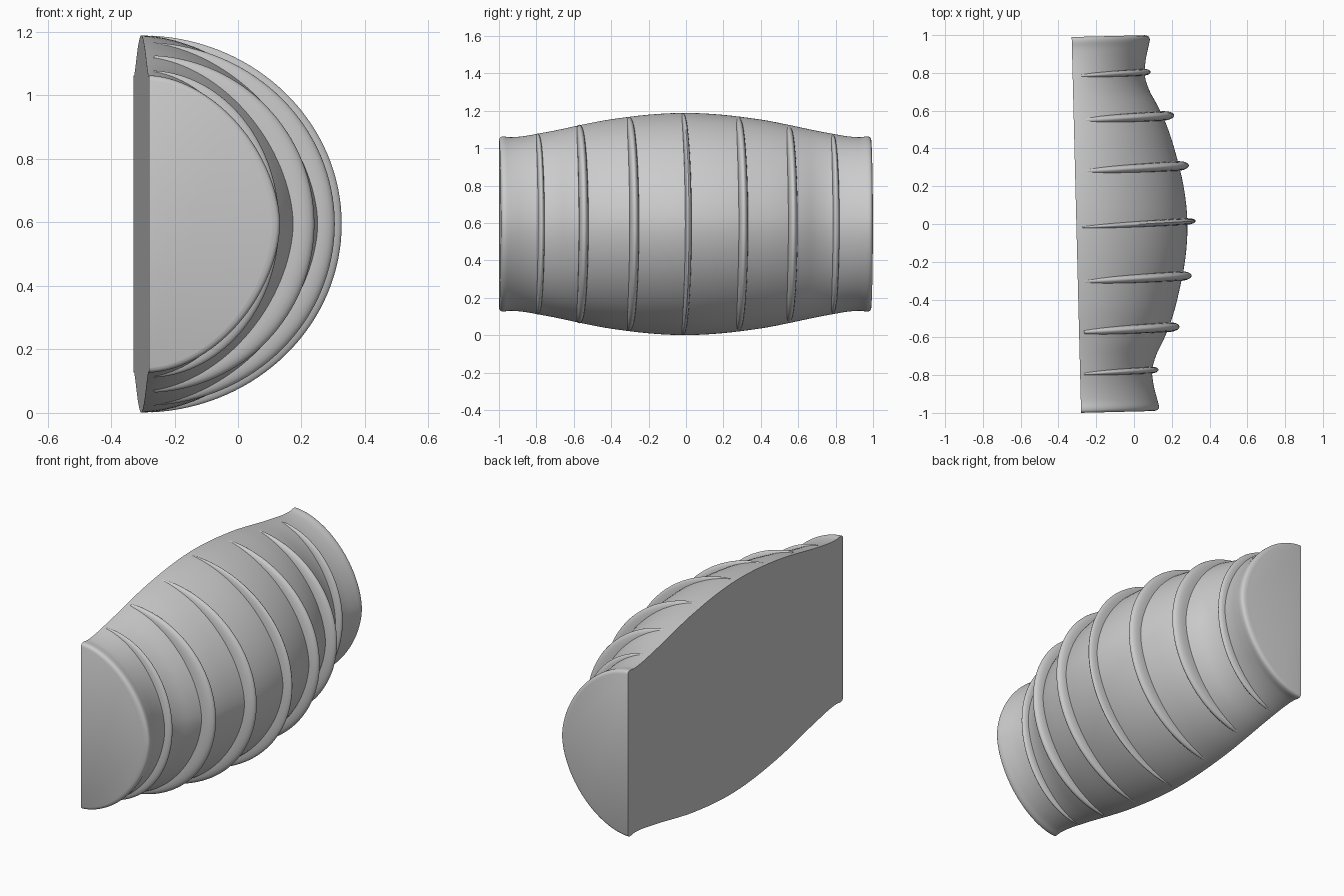
import bpy, bmesh
from math import sin, cos, pi, radians

cube = bpy.data.objects.get("Cube")
if cube:
    bpy.data.objects.remove(cube)

grey = bpy.data.materials.new("plain grey")
grey.use_nodes = True
colour = (0.6, 0.6, 0.6, 1)
grey.diffuse_color = colour
grey.node_tree.nodes["Principled BSDF"].inputs["Base Color"].default_value = colour

LOCATION = (-0.305, -0.005, 0.595)
TILT = 0.025
SEGMENTS = 64
BODY_ROUND = 1.78   # superellipse power, below 2 is leaner than an ellipse
FIN_ROUND = 2.0

# Half of the barrel profile: distance along the axis, depth, half height
PROFILE = [(0, 0.588, 0.594), (0.2, 0.571, 0.584), (0.4, 0.526, 0.559),
           (0.52, 0.489, 0.537), (0.62, 0.446, 0.516), (0.7, 0.405, 0.499),
           (0.78, 0.382, 0.484), (0.86, 0.388, 0.47), (0.93, 0.404, 0.464),
           (0.97, 0.413, 0.468), (0.988, 0.407, 0.464), (0.995, 0.387, 0.452)]


def smooth_profile(points, steps=4):
    """Catmull-Rom curve through the points, mirrored about the middle."""
    first = (-points[1][0],) + points[1][1:]
    pts = [first] + points + [points[-1]]
    half = []
    for p0, p1, p2, p3 in zip(pts, pts[1:], pts[2:], pts[3:]):
        for s in range(steps):
            t = s / steps
            half.append(tuple(
                0.5 * (2 * b + (c - a) * t + (2 * a - 5 * b + 4 * c - d) * t * t
                       + (3 * b - a - 3 * c + d) * t ** 3)
                for a, b, c, d in zip(p0, p1, p2, p3)))
    half.append(points[-1])
    return [(-y, d, h) for y, d, h in reversed(half[1:])] + half


def arc(a, power):
    """Point on a unit half superellipse."""
    x = max(cos(a), 0) ** (2 / power)
    z = abs(sin(a)) ** (2 / power)
    return x, z if a > 0 else -z


def finish(bm, name):
    bmesh.ops.recalc_face_normals(bm, faces=bm.faces)
    mesh = bpy.data.meshes.new(name)
    bm.to_mesh(mesh)
    bm.free()
    mesh.materials.append(grey)
    obj = bpy.data.objects.new(name, mesh)
    bpy.context.collection.objects.link(obj)
    obj.location = LOCATION
    obj.rotation_euler.z = TILT
    bpy.ops.object.select_all(action='DESELECT')
    obj.select_set(True)
    bpy.context.view_layer.objects.active = obj
    bpy.ops.object.shade_smooth_by_angle(angle=radians(40))


def loft(name, rows):
    """Skin a row of closed loops and cap both ends."""
    bm = bmesh.new()
    rows = [[bm.verts.new(co) for co in row] for row in rows]
    for r1, r2 in zip(rows, rows[1:]):
        for i in range(len(r1)):
            j = (i + 1) % len(r1)
            bm.faces.new((r1[i], r1[j], r2[j], r2[i]))
    bm.faces.new(rows[0])
    bm.faces.new(rows[-1])
    finish(bm, name)


# Half barrel body with flat back and end caps
CURVE = smooth_profile(PROFILE)
body_arc = [arc(-pi / 2 + pi * i / SEGMENTS, BODY_ROUND)
            for i in range(SEGMENTS + 1)]
loft("half_barrel_body",
     [[(d * x, y, h * z) for x, z in body_arc] for y, d, h in CURVE])


# Thin crescent fins that lean slightly and fade out towards the flat back
def fin(name, y, reach, thickness):
    depth, height = min(CURVE, key=lambda p: abs(p[0] - y))[1:]
    rows = []
    for i in range(SEGMENTS + 1):
        a = radians(-87 + 174 * i / SEGMENTS)
        inner_x, inner_z = arc(a, BODY_ROUND)
        outer_x, outer_z = arc(a, FIN_ROUND)
        half = thickness / 2 * cos(a) ** 0.25
        row = []
        for k in range(13):
            b = pi * k / 12
            rise = sin(b) ** 0.7 if 0 < k < 12 else 0
            x = 0.95 * depth * inner_x * (1 - rise) + reach * outer_x * rise
            z = height * (0.95 * inner_z * (1 - rise) + outer_z * rise)
            row.append((x, y + half * cos(b) + 0.03 * (x - reach), z))
        rows.append(row)
    loft(name, rows)


fin("middle_fin", 0.005, 0.632, 0.036)
fin("front_inner_fin", -0.283, 0.603, 0.052)
fin("front_outer_fin", -0.552, 0.532, 0.052)
fin("front_end_fin", -0.777, 0.415, 0.036)
fin("back_inner_fin", 0.3, 0.603, 0.052)
fin("back_outer_fin", 0.567, 0.532, 0.052)
fin("back_end_fin", 0.8, 0.413, 0.036)
